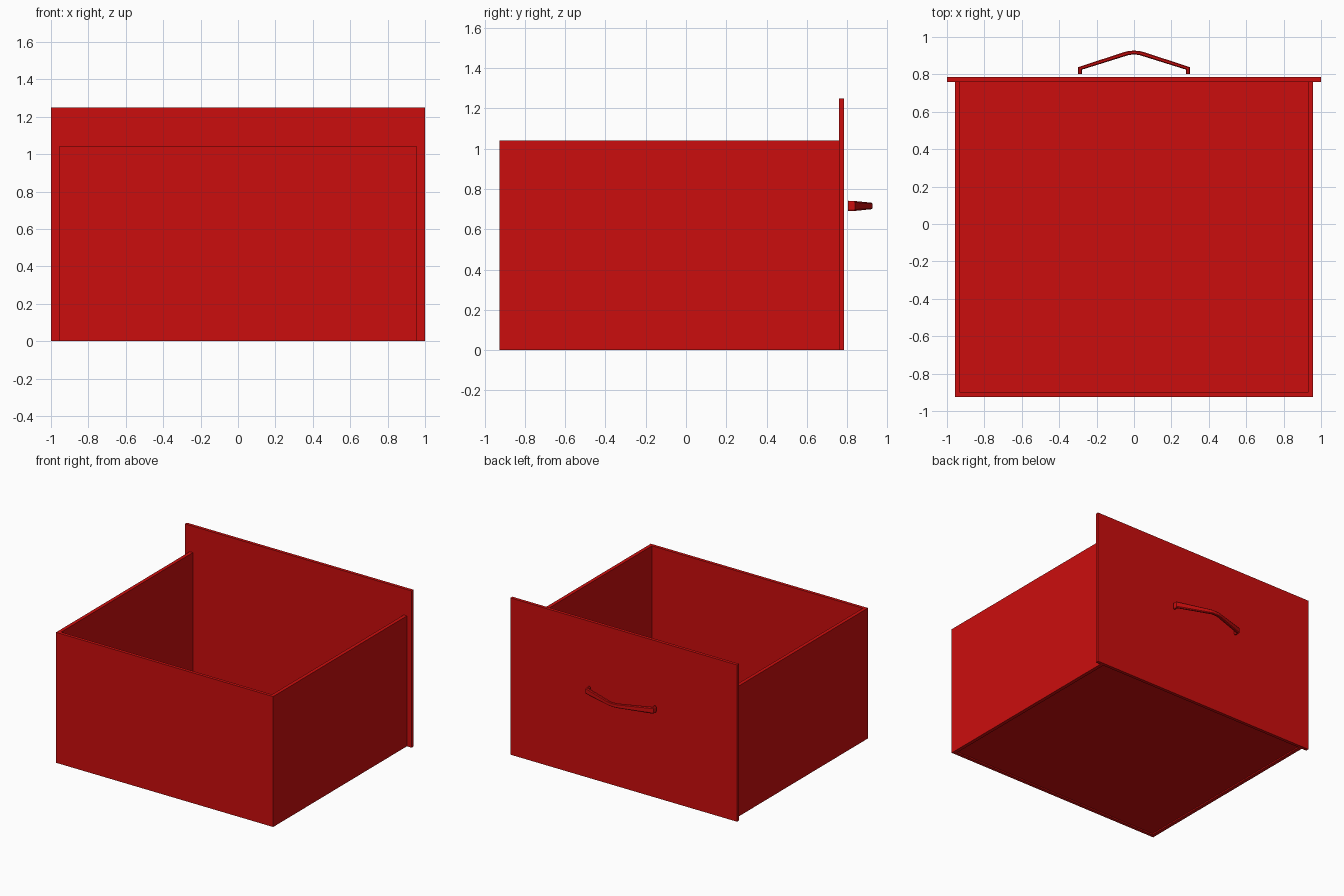
import bpy, bmesh
from mathutils import Vector

cube = bpy.data.objects.get("Cube")
if cube:
    bpy.data.objects.remove(cube, do_unlink=True)

red = bpy.data.materials.new("red_paint")
red.use_nodes = True
RED = (0.60, 0.004, 0.004, 1)
red.diffuse_color = RED
red.node_tree.nodes["Principled BSDF"].inputs["Base Color"].default_value = RED


def finish(name, bm):
    bmesh.ops.recalc_face_normals(bm, faces=bm.faces)
    mesh = bpy.data.meshes.new(name)
    bm.to_mesh(mesh)
    bm.free()
    mesh.materials.append(red)
    obj = bpy.data.objects.new(name, mesh)
    bpy.context.collection.objects.link(obj)
    return obj


def board(name, low, high):
    bm = bmesh.new()
    bmesh.ops.create_cube(bm, size=1)
    low, high = Vector(low), Vector(high)
    for v in bm.verts:
        v.co = (low + high) / 2 + v.co * (high - low)
    return finish(name, bm)


# Drawer box
TOP, BACK, FACE = 1.04, -0.925, 0.76
INNER, OUTER = 0.93, 0.958
board("front_panel", (-1, FACE, 0), (1, 0.785, 1.25))
board("rear_board", (-OUTER, BACK, 0), (OUTER, -0.9, TOP))
board("right_side", (-OUTER, -0.9, 0), (-INNER, FACE, TOP))
board("left_side", (INNER, -0.9, 0), (OUTER, FACE, TOP))
board("floor", (-INNER, -0.9, 0.01), (INNER, FACE, 0.035))

# Bowed handle: outline pairs (x, outer y, inner x, inner y, half height), mirrored
half = [
    (0.300, 0.803, 0.279, 0.803, 0.026),
    (0.300, 0.838, 0.279, 0.825, 0.025),
    (0.060, 0.917, 0.055, 0.895, 0.017),
    (0.030, 0.925, 0.028, 0.904, 0.016),
    (0.000, 0.927, 0.000, 0.906, 0.016),
]
path = half + [(-a, b, -c, d, h) for a, b, c, d, h in reversed(half[:-1])]
MID = 0.716
bm = bmesh.new()
rings = []
for ox, oy, ix, iy, h in path:
    outer, inner = Vector((ox, oy, MID)), Vector((ix, iy, MID))
    ring = []
    # Chamfered rectangular section
    for across, up in ((0, .7), (.25, 1), (.75, 1), (1, .7),
                       (1, -.7), (.75, -1), (.25, -1), (0, -.7)):
        ring.append(bm.verts.new(outer.lerp(inner, across) + Vector((0, 0, up * h))))
    rings.append(ring)
for a, b in zip(rings, rings[1:]):
    for i in range(len(a)):
        j = (i + 1) % len(a)
        bm.faces.new((a[i], a[j], b[j], b[i]))
bm.faces.new(rings[0])
bm.faces.new(rings[-1])
finish("handle", bm)
